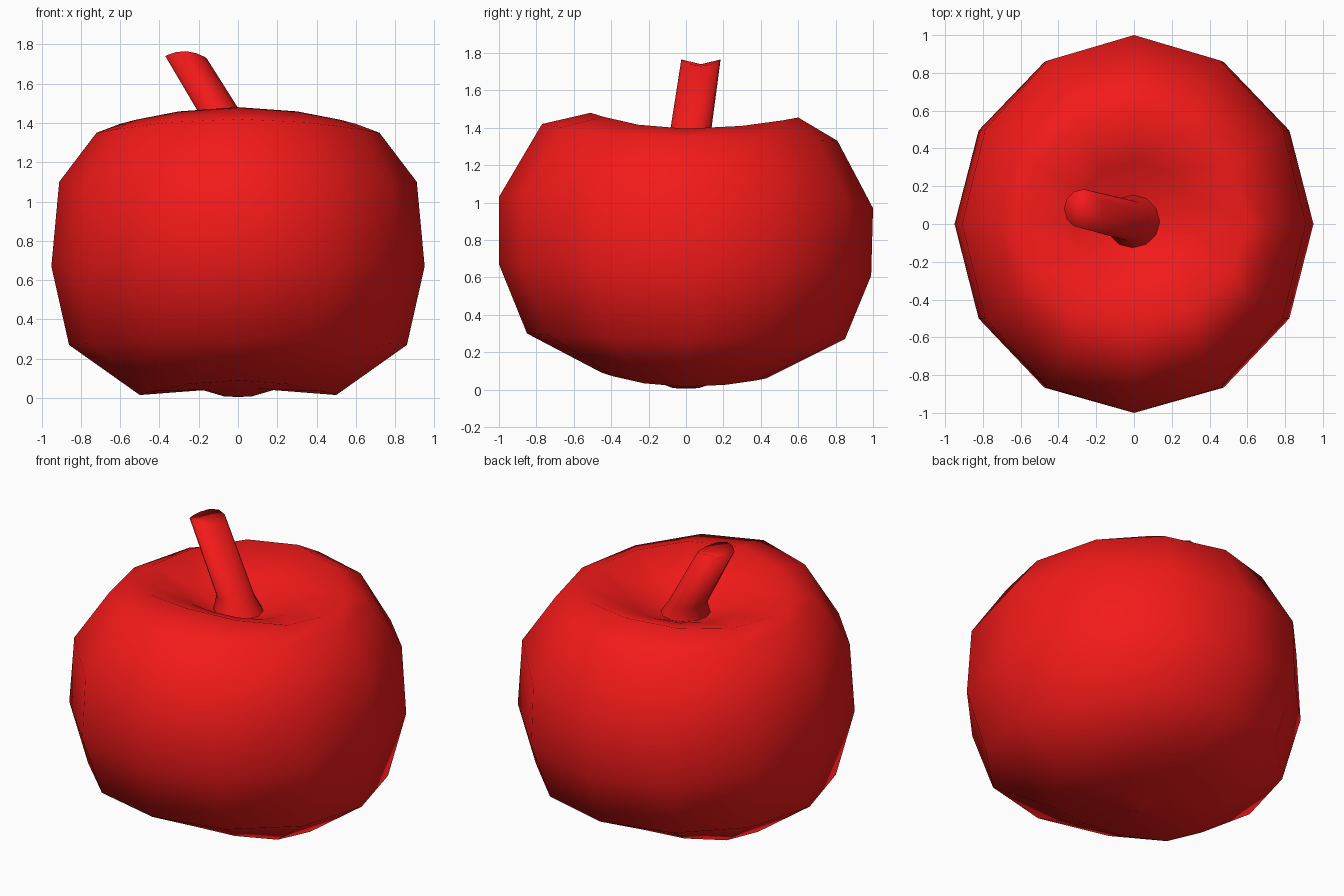
import bpy, bmesh
from math import sin, cos, pi

if "Cube" in bpy.data.objects:
    bpy.data.objects.remove(bpy.data.objects["Cube"])

SIDES = 12
red = bpy.data.materials.new("red")
red.diffuse_color = (0.9, 0.01, 0.01, 1)
red.use_nodes = True
red.node_tree.nodes["Principled BSDF"].inputs["Base Color"].default_value = red.diffuse_color


def loft(name, rings, start=None, end=None):
    """Skin a stack of rings; start/end are optional closing points."""
    bm = bmesh.new()
    loops = [[bm.verts.new(p) for p in ring] for ring in rings]
    for a, b in zip(loops, loops[1:]):
        for i in range(SIDES):
            j = (i + 1) % SIDES
            bm.faces.new((a[i], a[j], b[j], b[i]))
    for point, loop in ((start, loops[0]), (end, loops[-1])):
        if point:
            tip = bm.verts.new(point)
            for i in range(SIDES):
                bm.faces.new((loop[i], loop[(i + 1) % SIDES], tip))
    bmesh.ops.recalc_face_normals(bm, faces=bm.faces)
    for f in bm.faces:
        f.smooth = True
    mesh = bpy.data.meshes.new(name)
    bm.to_mesh(mesh)
    bm.free()
    mesh.materials.append(red)
    obj = bpy.data.objects.new(name, mesh)
    bpy.context.collection.objects.link(obj)
    return obj


def body_ring(rx, front, back, z_side, z_front, z_back):
    """Oval ring whose height and reach differ at side, front and back."""
    pts = []
    for i in range(SIDES):
        a = 2 * pi * i / SIDES
        s = sin(a)
        ry, z = (back, z_back) if s > 0 else (front, z_front)
        pts.append((rx * cos(a), ry * s, z_side + (z - z_side) * s * s))
    return pts


def stem_ring(x, y, z, r, tilt=0.0, saddle=0.0):
    pts = []
    for i in range(SIDES):
        a = 2 * pi * i / SIDES
        c, s = cos(a), sin(a)
        pts.append((x + r * c, y + r * s, z + tilt * c + saddle * s * s))
    return pts


# Fruit: from the underside nub, round the belly, over the rim into the dimple
profile = [
    (0.07, 0.07, 0.07, 0.008, 0.008, 0.008),
    (0.18, 0.18, 0.18, 0.040, 0.050, 0.045),
    (0.50, 0.45, 0.43, 0.015, 0.090, 0.060),
    (0.86, 0.85, 0.85, 0.270, 0.300, 0.270),
    (0.95, 1.00, 0.99, 0.670, 0.670, 0.610),
    (0.91, 1.00, 1.00, 1.100, 1.030, 0.970),
    (0.72, 0.77, 0.81, 1.350, 1.420, 1.330),
    (0.60, 0.51, 0.60, 1.395, 1.480, 1.455),
    (0.32, 0.27, 0.33, 1.330, 1.370, 1.350),
    (0.14, 0.14, 0.15, 1.270, 1.280, 1.270),
]
loft("apple_body", [body_ring(*p) for p in profile], (0, 0, 0.005), (0, 0, 1.26))

# Leaning stem with a flared foot and a slightly dished end
loft("stem", [
    stem_ring(0.00, 0.01, 1.25, 0.15),
    stem_ring(-0.03, 0.02, 1.35, 0.11),
    stem_ring(-0.265, 0.08, 1.735, 0.105, -0.005, 0.03),
], None, (-0.265, 0.08, 1.74))
